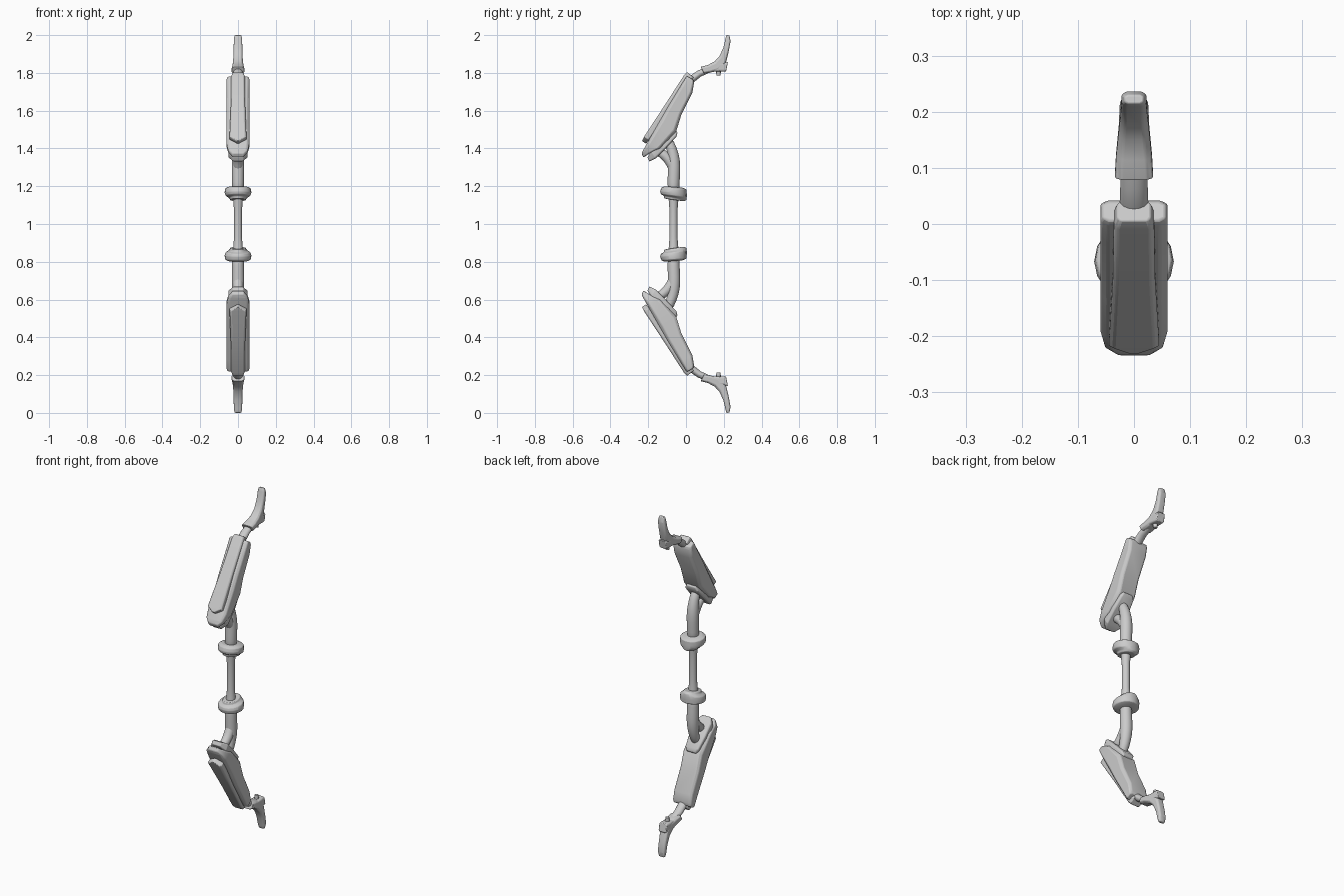
import bpy, bmesh, math
from mathutils import Vector

MID = Vector((0, 0, 1))
ROUND = [(math.cos(2 * math.pi * i / 16), math.sin(2 * math.pi * i / 16)) for i in range(16)]


def chamfered(cu, cv):
    # rectangle with cut corners; u runs front to back, v runs across
    a, b = 1 - cu, 1 - cv
    return [(1, -b), (1, b), (a, 1), (-a, 1), (-1, b), (-1, -b), (-a, -1), (a, -1)]


def loft(name, stations, section, mirror=True, smooth_levels=0, bevel=0.0, angle=35):
    """Skin cross-sections; each station is (front y, front z, back y, back z, half width)."""
    bm = bmesh.new()
    rings = []
    for y1, z1, y2, z2, w in stations:
        f, b = Vector((0, y1, z1)), Vector((0, y2, z2))
        rings.append([bm.verts.new((f + b) / 2 + (b - f) / 2 * u + Vector((v * w, 0, 0)) - MID)
                      for u, v in section])
    n = len(section)
    for r, s in zip(rings, rings[1:]):
        for i in range(n):
            j = (i + 1) % n
            bm.faces.new((r[i], r[j], s[j], s[i]))
    bm.faces.new(rings[0])
    bm.faces.new(rings[-1])
    bmesh.ops.recalc_face_normals(bm, faces=bm.faces)
    me = bpy.data.meshes.new(name)
    bm.to_mesh(me)
    bm.free()
    ob = bpy.data.objects.new(name, me)
    ob.location = MID
    bpy.context.collection.objects.link(ob)
    bpy.context.view_layer.objects.active = ob
    ob.select_set(True)
    bpy.ops.object.shade_smooth_by_angle(angle=math.radians(angle))
    ob.select_set(False)
    if bevel:
        m = ob.modifiers.new("soft_edges", 'BEVEL')
        m.width, m.segments, m.limit_method = bevel, 2, 'ANGLE'
        m.angle_limit = math.radians(30)
    if smooth_levels:
        m = ob.modifiers.new("smooth", 'SUBSURF')
        m.levels = m.render_levels = smooth_levels
    if mirror:
        m = ob.modifiers.new("lower_half", 'MIRROR')
        m.use_axis = (False, False, True)
        m.use_mirror_merge = False
    return ob


def tube(name, path, wide=1.0, **kw):
    """Round tube along (y, z, radius) points."""
    st = []
    for i, (y, z, r) in enumerate(path):
        p, q = path[max(i - 1, 0)], path[min(i + 1, len(path) - 1)]
        t = Vector((q[0] - p[0], q[1] - p[1])).normalized()
        st.append((y - t.y * r, z + t.x * r, y + t.y * r, z - t.x * r, r * wide))
    return loft(name, st, ROUND, **kw)


# central grip
tube("grip", [(-.066, .85, .028), (-.066, .88, .025), (-.066, .93, .021), (-.066, 1.07, .021),
              (-.066, 1.12, .025), (-.066, 1.15, .028)], mirror=False)

# tilted ring collars above and below the grip
loft("grip_collar", [(-.115, 1.135, -.01, 1.12, .042), (-.118, 1.15, .002, 1.127, .047),
                     (-.133, 1.158, .004, 1.142, .066), (-.137, 1.173, .004, 1.16, .071),
                     (-.130, 1.192, .003, 1.183, .068), (-.113, 1.2, -.018, 1.192, .052)],
     ROUND, bevel=.003)

# forked arms
tube("arm", [(-.066, 1.16, .032), (-.066, 1.22, .032), (-.063, 1.28, .034), (-.063, 1.34, .033),
             (-.074, 1.40, .027), (-.103, 1.46, .024)], smooth_levels=1)
tube("arm_branch", [(-.062, 1.27, .024), (-.078, 1.325, .028), (-.112, 1.365, .026),
                    (-.160, 1.395, .024)], smooth_levels=1)

# bracket plates joining arms to limbs
loft("limb_bracket", [(-.204, 1.352, -.193, 1.331, .028), (-.185, 1.384, -.161, 1.347, .050),
                      (-.130, 1.437, -.103, 1.405, .050), (-.077, 1.490, -.050, 1.463, .042),
                      (-.058, 1.500, -.045, 1.484, .030)], chamfered(.3, .15), bevel=.004)

# wide limb bodies
loft("limb_body", [(-.235, 1.373, -.225, 1.352, .030), (-.225, 1.394, -.193, 1.373, .052),
                   (-.204, 1.431, -.135, 1.400, .060), (-.140, 1.543, -.052, 1.490, .060),
                   (-.098, 1.616, -.024, 1.580, .060), (-.034, 1.722, .034, 1.695, .060),
                   (-.003, 1.773, .042, 1.745, .060), (.006, 1.783, .040, 1.762, .056)],
     chamfered(.3, .22), bevel=.004)

# raised front panels with a pointed end
loft("limb_panel", [(-.233, 1.440, -.212, 1.425, .006), (-.222, 1.462, -.195, 1.445, .045),
                    (-.110, 1.633, -.070, 1.610, .038), (-.010, 1.788, .030, 1.765, .036),
                    (.006, 1.804, .042, 1.775, .030)], chamfered(.35, .2), bevel=.003)

# stems between limb bodies and tips
tube("tip_stem", [(.000, 1.735, .020), (.035, 1.770, .019), (.070, 1.796, .018),
                  (.120, 1.818, .017)], wide=1.35)

# curved tips
loft("limb_tip", [(.077, 1.832, .096, 1.796, .034), (.114, 1.841, .130, 1.802, .032),
                  (.151, 1.860, .172, 1.812, .028), (.177, 1.888, .209, 1.845, .025),
                  (.198, 1.934, .226, 1.913, .023), (.209, 1.981, .236, 1.968, .022),
                  (.214, 2.000, .230, 1.998, .017)], chamfered(.4, .35), bevel=.003, angle=40)

# heel spur and string peg under each tip
loft("tip_heel", [(.130, 1.838, .136, 1.808, .027), (.180, 1.850, .180, 1.808, .027),
                  (.222, 1.858, .212, 1.806, .025)], chamfered(.25, .25), bevel=.004)
tube("string_peg", [(.172, 1.83, .012), (.172, 1.80, .012), (.172, 1.786, .011)], bevel=.002)
